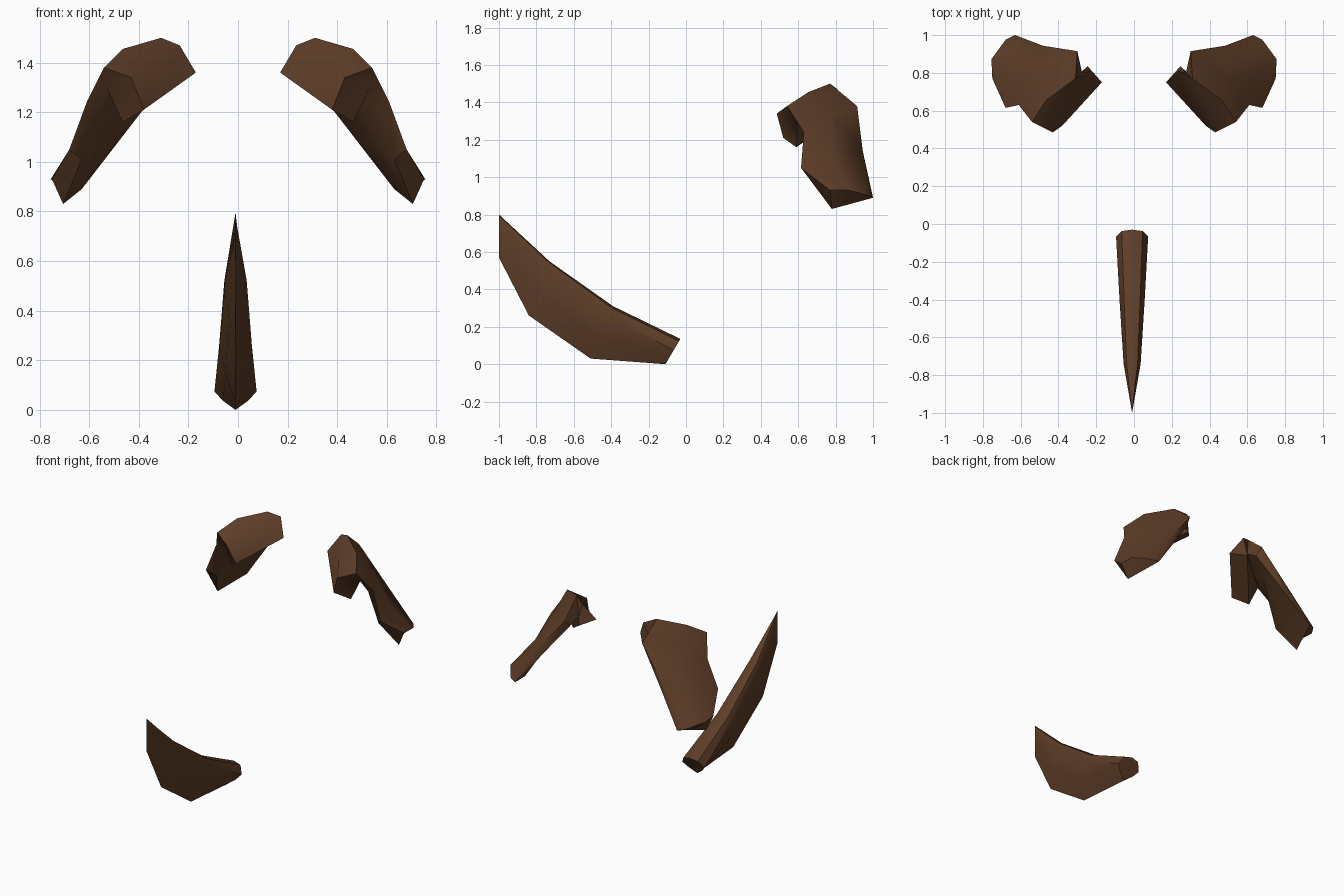
import bpy, bmesh, math
from mathutils import Vector

if "Cube" in bpy.data.objects:
    bpy.data.objects.remove(bpy.data.objects["Cube"], do_unlink=True)

# Dark brown hide
brown = bpy.data.materials.new("dark_brown")
brown.use_nodes = True
colour = (0.11, 0.046, 0.021, 1)
brown.diffuse_color = colour
bsdf = brown.node_tree.nodes["Principled BSDF"]
bsdf.inputs["Base Color"].default_value = colour
bsdf.inputs["Roughness"].default_value = 0.8


def loft(name, rings, caps, angle):
    """Skin a row of closed rings; caps lists the end faces as ring indices."""
    bm = bmesh.new()
    rows = [[bm.verts.new(p) for p in ring] for ring in rings]
    count = len(rows[0])
    for a, b in zip(rows, rows[1:]):
        for i in range(count):
            j = (i + 1) % count
            bm.faces.new((a[i], a[j], b[j], b[i]))
    for row in (rows[0], rows[-1]):
        for cap in caps:
            bm.faces.new([row[i] for i in cap])
    bmesh.ops.remove_doubles(bm, verts=bm.verts, dist=0.0005)
    bmesh.ops.recalc_face_normals(bm, faces=bm.faces)
    mesh = bpy.data.meshes.new(name)
    bm.to_mesh(mesh)
    bm.free()
    mesh.materials.append(brown)
    obj = bpy.data.objects.new(name, mesh)
    bpy.context.collection.objects.link(obj)
    bpy.ops.object.select_all(action='DESELECT')
    obj.select_set(True)
    bpy.context.view_layer.objects.active = obj
    bpy.ops.object.shade_smooth_by_angle(angle=math.radians(angle))
    return obj


# Curved blade: each section runs from a blunt top down to a thin keel
def blade_section(top, keel, width, widest):
    top, keel = Vector((-0.01, *top)), Vector((-0.01, *keel))
    half = [(0, 0), (0.65, widest * 0.2), (1, widest),
            (0.6, (1 + widest) / 2), (0, 1)]
    outline = half + [(-x, t) for x, t in half[-2:0:-1]]
    return [top.lerp(keel, t) + Vector((x * width, 0, 0)) for x, t in outline]


blade = [
    blade_section((-0.03, 0.135), (-0.11, 0), 0.085, 0.45),
    blade_section((-0.39, 0.31), (-0.51, 0.03), 0.066, 0.18),
    blade_section((-0.73, 0.55), (-0.84, 0.26), 0.045, 0.1),
    blade_section((-1, 0.8), (-1, 0.57), 0, 0.1),
]
loft("curved_blade", blade, [range(8)], 45)

# Folded shoulder plate: front edge, outside run first and then back inside
front_edge = [Vector(p) for p in (
    (0.38, 0.52, 1.21), (0.43, 0.485, 1.34), (0.54, 0.54, 1.38),
    (0.61, 0.63, 1.24), (0.68, 0.615, 1.05), (0.75, 0.77, 0.93),
    (0.705, 0.78, 0.83), (0.63, 0.66, 1.01), (0.57, 0.67, 1.18),
    (0.53, 0.6, 1.3), (0.465, 0.59, 1.16))]

# Rear edge, in the same order
rear_top, rear_tip = Vector((0.3, 0.915, 1.38)), Vector((0.68, 0.975, 0.9))
inner_top, inner_tip = Vector((0.29, 0.87, 1.33)), Vector((0.63, 1, 0.89))
rear_edge = [
    Vector((0.17, 0.75, 1.36)), Vector((0.235, 0.81, 1.47)),
    Vector((0.31, 0.77, 1.5)), rear_top, rear_top.lerp(rear_tip, 0.5),
    rear_tip, inner_tip, inner_tip.lerp(inner_top, 0.5), inner_top,
    Vector((0.275, 0.8, 1.37)), Vector((0.245, 0.835, 1.33))]

# Middle line, swollen slightly on the outside
middle = [a.lerp(b, 0.5) for a, b in zip(front_edge, rear_edge)]
for i in range(2, 6):
    middle[i] += Vector((0.04, 0, 0.015))

plate_caps = [(0, 1, 9, 10), (1, 2, 9), (2, 3, 8, 9), (3, 4, 7, 8), (4, 5, 6, 7)]
for side, sign in (("left", 1), ("right", -1)):
    rings = [[(p.x * sign, p.y, p.z) for p in ring]
             for ring in (front_edge, middle, rear_edge)]
    loft(side + "_shoulder_plate", rings, plate_caps, 50)
